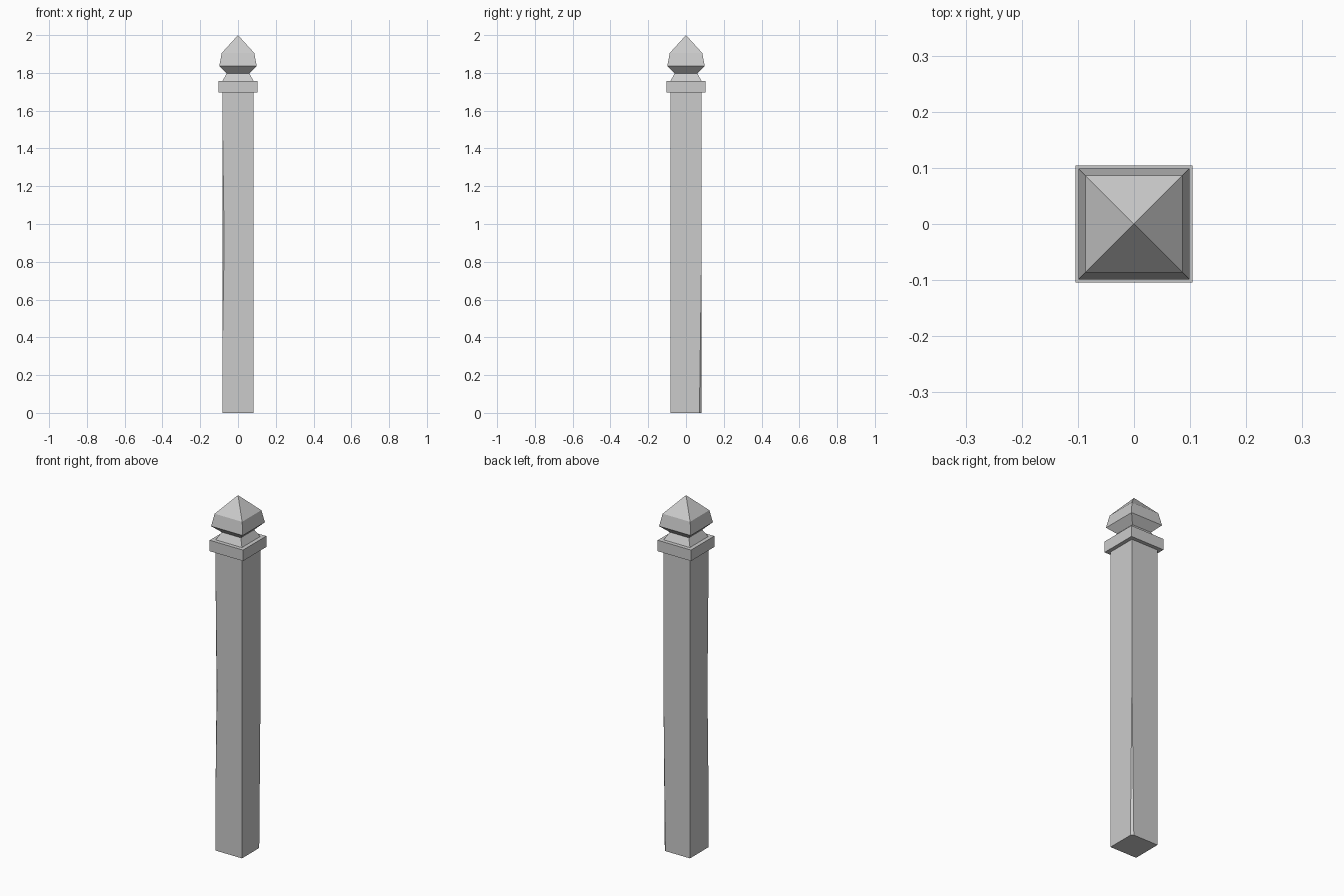
import bpy
import bmesh

cube = bpy.data.objects.get("Cube")
if cube:
    bpy.data.objects.remove(cube, do_unlink=True)

stone = bpy.data.materials.new("grey_stone")
stone.use_nodes = True
GREY = (0.6, 0.6, 0.6, 1)
stone.diffuse_color = GREY
stone.node_tree.nodes["Principled BSDF"].inputs["Base Color"].default_value = GREY


def loft(name, rings):
    """Join equal-sized rings of points into a closed, flat-shaded solid."""
    bm = bmesh.new()
    loops = [[bm.verts.new(p) for p in ring] for ring in rings]
    for low, high in zip(loops, loops[1:]):
        for i in range(len(low)):
            j = (i + 1) % len(low)
            bm.faces.new((low[i], low[j], high[j], high[i]))
    bm.faces.new(loops[0][::-1])
    bm.faces.new(loops[-1])
    bmesh.ops.remove_doubles(bm, verts=bm.verts, dist=0.0001)
    bmesh.ops.recalc_face_normals(bm, faces=bm.faces)
    mesh = bpy.data.meshes.new(name)
    bm.to_mesh(mesh)
    bm.free()
    mesh.materials.append(stone)
    obj = bpy.data.objects.new(name, mesh)
    bpy.context.collection.objects.link(obj)
    return obj


def square(r, z):
    return [(-r, -r, z), (r, -r, z), (r, r, z), (-r, r, z)]


def worn_square(r, z, front, back):
    """Square whose front right and back left corners are cut off."""
    return [(-r, -r + front, z), (-r + front, -r, z), (r, -r, z),
            (r, r - back, z), (r - back, r, z), (-r, r, z)]


# Shaft with one corner worn at mid height and another worn at the foot
R = 0.083
loft("shaft", [worn_square(R, 0, 0, 0.012),
               worn_square(R, 0.3, 0, 0.008),
               worn_square(R, 0.9, 0.01, 0),
               worn_square(R, 1.6, 0, 0),
               worn_square(R, 1.695, 0, 0)])

# Collar slab on top of the shaft
loft("collar", [square(0.104, 1.695), square(0.104, 1.757)])

# Finial: tapered neck, flared underside, sloped sides and pyramid tip
profile = [(0.082, 1.757), (0.06, 1.798), (0.099, 1.836), (0.086, 1.905)]
tip = [(0, 0, 2)] * 4
bm_rings = [square(r, z) for r, z in profile]


def finial():
    obj = loft("finial", bm_rings)
    bm = bmesh.new()
    bm.from_mesh(obj.data)
    # Raise the flat top face into a point
    top = max(bm.faces, key=lambda f: f.calc_center_median().z)
    peak = bmesh.ops.poke(bm, faces=[top])["verts"][0]
    peak.co = tip[0]
    bm.to_mesh(obj.data)
    bm.free()


finial()
